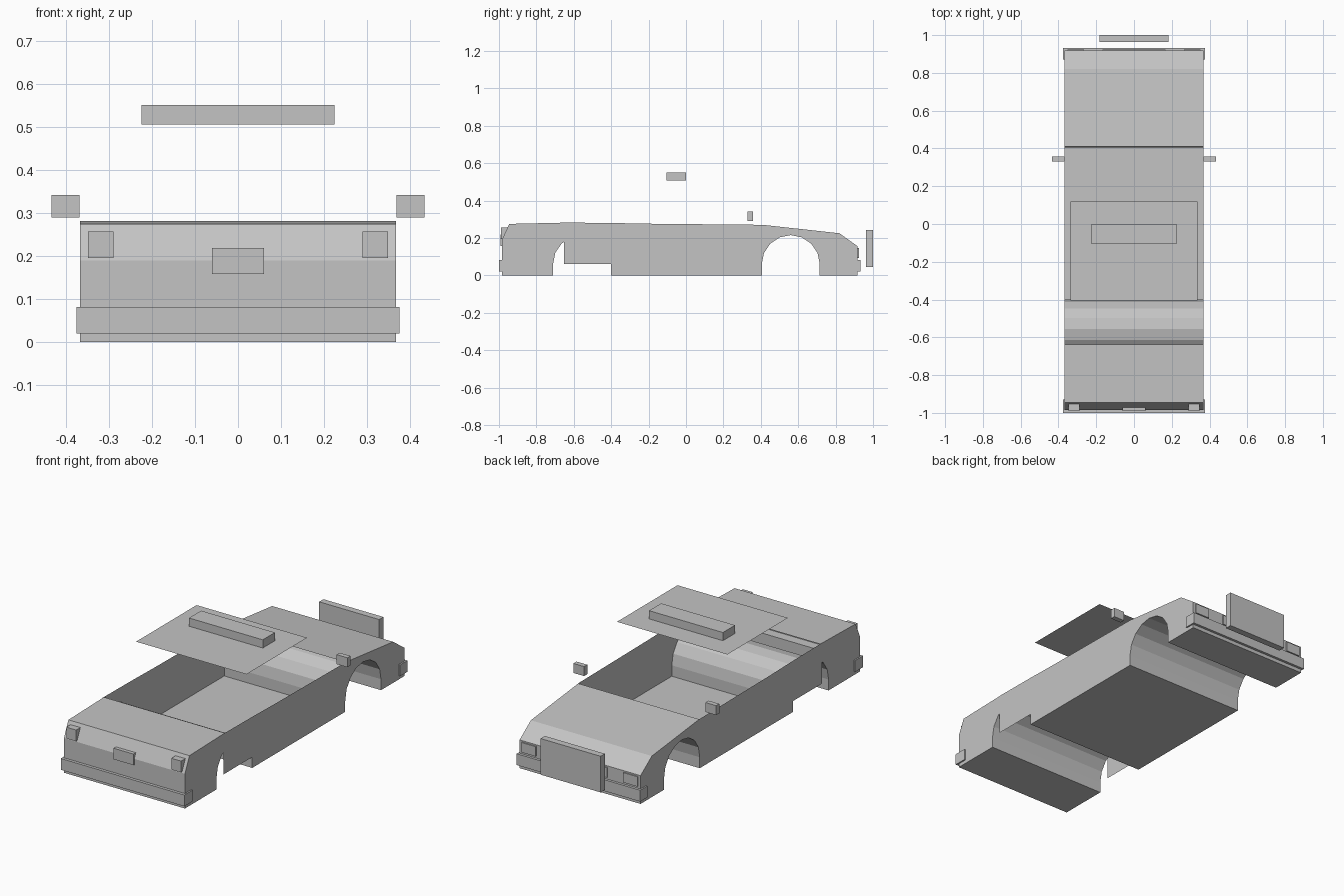
import bpy, bmesh, math
from mathutils import Vector

cube = bpy.data.objects.get("Cube")
if cube:
    bpy.data.objects.remove(cube, do_unlink=True)

grey = bpy.data.materials.new("plain_grey")
grey.use_nodes = True
grey.diffuse_color = (0.55, 0.55, 0.55, 1)
grey.node_tree.nodes["Principled BSDF"].inputs["Base Color"].default_value = (0.55, 0.55, 0.55, 1)


def finish(name, bm):
    mesh = bpy.data.meshes.new(name)
    bm.to_mesh(mesh)
    bm.free()
    mesh.materials.append(grey)
    obj = bpy.data.objects.new(name, mesh)
    bpy.context.collection.objects.link(obj)
    return obj


def box(name, xs, ys, zs):
    bm = bmesh.new()
    bmesh.ops.create_cube(bm, size=1)
    for v in bm.verts:
        v.co = Vector([(r[0] + r[1]) / 2 + c * (r[1] - r[0]) for c, r in zip(v.co, (xs, ys, zs))])
    return finish(name, bm)


def pair(name, xs, ys, zs):
    box("left_" + name, xs, ys, zs)
    box("right_" + name, (-xs[1], -xs[0]), ys, zs)


HALF = 0.367
SILL = 0.06
RADIUS = 0.155
STEPS = 8


def arch(centre):
    """Wheel arch outline running towards +y, with straight legs to the ground."""
    curve = [(centre - RADIUS * math.cos(math.pi * i / STEPS),
              SILL + RADIUS * math.sin(math.pi * i / STEPS)) for i in range(STEPS + 1)]
    return [(centre - RADIUS, 0)] + curve + [(centre + RADIUS, 0)]


# Body shell: side outline swept across the width, open over the cabin
cabin_top = [(0.41, 0.27), (-0.2, 0.276), (-0.4, 0.28), (-0.638, 0.282)]
underside = [(-0.984, 0)] + arch(-0.556) + arch(0.56) + [(0.918, 0)]
nose = [(0.918, 0.155), (0.82, 0.225)]
tail = [(-0.945, 0.275), (-0.984, 0.19)]
outline = underside + nose + cabin_top + tail
open_start = len(underside) + len(nose)
open_edges = range(open_start, open_start + len(cabin_top) - 1)

bm = bmesh.new()
left = [bm.verts.new((HALF, y, z)) for y, z in outline]
right = [bm.verts.new((-HALF, y, z)) for y, z in outline]
bm.faces.new(left)
bm.faces.new(right[::-1])
for i in range(len(outline)):
    j = (i + 1) % len(outline)
    if i not in open_edges:
        bm.faces.new((left[j], left[i], right[i], right[j]))
finish("body_shell", bm)

# Side panels that partly cover one pair of wheel arches
panel = [(-0.652, SILL), (0.405, SILL)] + cabin_top + [(-0.652, 0.282)]
for name, x in (("left_side_panel", HALF + 0.001), ("right_side_panel", -HALF - 0.001)):
    bm = bmesh.new()
    verts = [bm.verts.new((x, y, z)) for y, z in panel]
    bm.faces.new(verts if x > 0 else verts[::-1])
    finish(name, bm)

# Roof sheet with its bar
bm = bmesh.new()
bm.faces.new([bm.verts.new((x, y, 0.506)) for x, y in
              ((-0.335, -0.405), (0.335, -0.405), (0.335, 0.12), (-0.335, 0.12))])
finish("roof_sheet", bm)
box("roof_bar", (-0.224, 0.224), (-0.105, 0), (0.506, 0.551))

# Mirrors
pair("mirror", (0.368, 0.433), (0.33, 0.357), (0.29, 0.342))

# Bumpers and upright plate
box("front_bumper", (-0.375, 0.375), (-1, -0.93), (0.02, 0.082))
box("rear_bumper", (-0.375, 0.375), (0.87, 0.932), (0.02, 0.082))
box("rear_upright_plate", (-0.182, 0.182), (0.963, 1), (0.045, 0.243))

# Lamps and small plates
pair("front_lamp", (0.289, 0.348), (-0.99, -0.95), (0.195, 0.257))
box("front_plate", (-0.06, 0.06), (-0.991, -0.96), (0.158, 0.219))
pair("rear_lamp", (0.265, 0.352), (0.9, 0.924), (0.093, 0.147))
box("rear_grille", (-0.167, 0.167), (0.9, 0.924), (0.093, 0.147))
